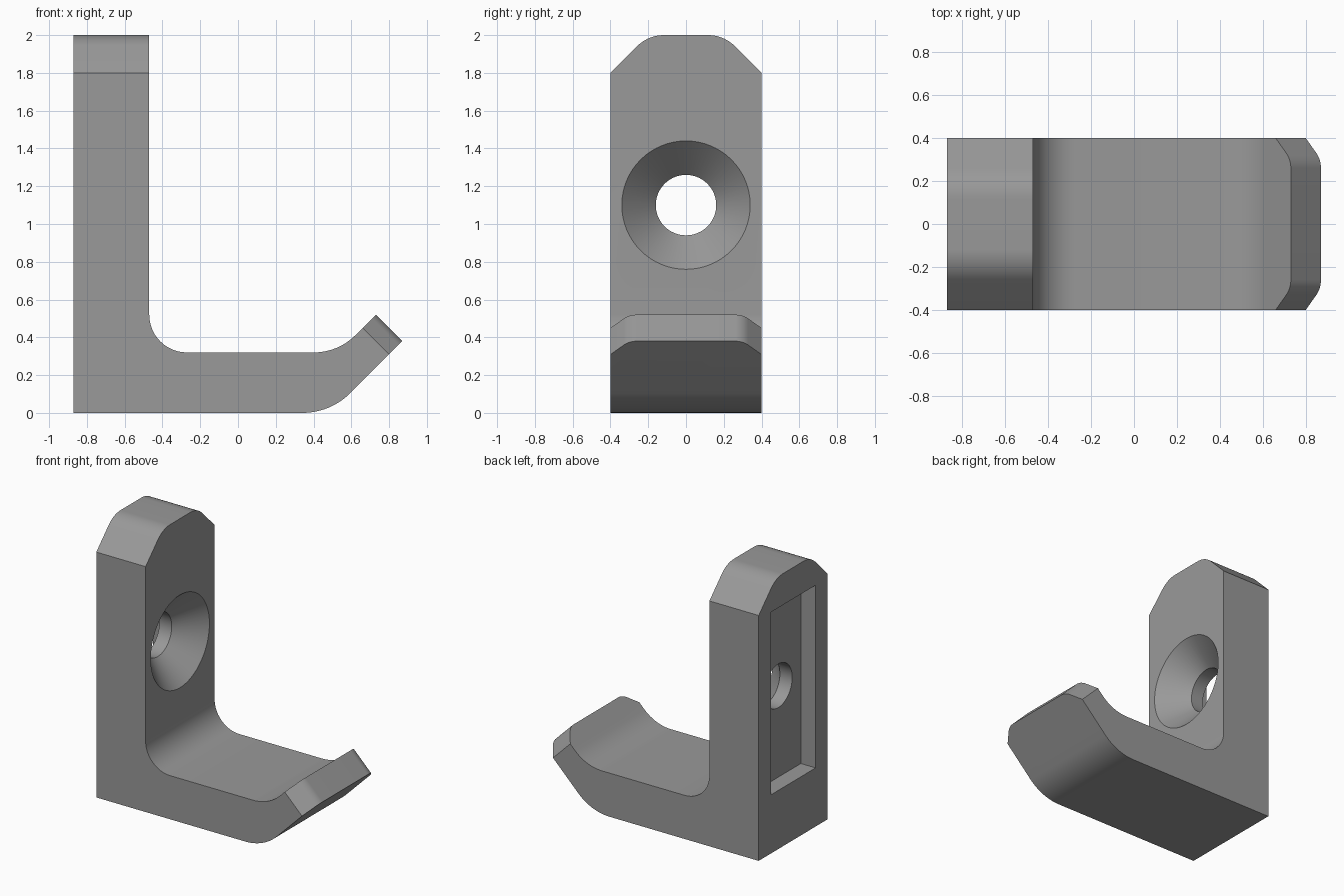
import bpy, bmesh, math
from mathutils import Vector

if "Cube" in bpy.data.objects:
    bpy.data.objects.remove(bpy.data.objects["Cube"])

W = 0.40                       # half width
BACK, FACE = -0.87, -0.47      # back and front planes of the wall plate
HOLE_Z = 1.10

grey = bpy.data.materials.new("grey")
grey.diffuse_color = (0.32, 0.32, 0.32, 1)
grey.use_nodes = True
grey.node_tree.nodes["Principled BSDF"].inputs["Base Color"].default_value = grey.diffuse_color


def rounded(points, steps=12):
    """Outline from (a, b, radius) corners, with arcs where radius > 0."""
    out = []
    for i, (a, b, r) in enumerate(points):
        p = Vector((a, b))
        if r == 0:
            out.append(p)
            continue
        d1 = (Vector(points[i - 1][:2]) - p).normalized()
        d2 = (Vector(points[(i + 1) % len(points)][:2]) - p).normalized()
        half = d1.angle(d2) / 2
        centre = p + (d1 + d2).normalized() * r / math.sin(half)
        t = r / math.tan(half)
        v1, v2 = p + d1 * t - centre, p + d2 * t - centre
        sweep = v1.angle_signed(v2)
        for k in range(steps + 1):
            ang = -sweep * k / steps
            c, s = math.cos(ang), math.sin(ang)
            out.append(centre + Vector((v1.x * c - v1.y * s, v1.x * s + v1.y * c)))
    return out


def prism(name, outline, origin, u, v, w):
    """Outline in the u, v plane, extruded along w."""
    origin, u, v, w = map(Vector, (origin, u, v, w))
    bm = bmesh.new()
    face = bm.faces.new([bm.verts.new(origin + u * p[0] + v * p[1]) for p in outline])
    new = bmesh.ops.extrude_face_region(bm, geom=[face])["geom"]
    bmesh.ops.translate(bm, vec=w, verts=[g for g in new if isinstance(g, bmesh.types.BMVert)])
    bmesh.ops.recalc_face_normals(bm, faces=bm.faces)
    mesh = bpy.data.meshes.new(name)
    bm.to_mesh(mesh)
    bm.free()
    ob = bpy.data.objects.new(name, mesh)
    bpy.context.collection.objects.link(ob)
    mesh.materials.append(grey)
    return ob


def lathe(name, profile, n=64):
    """Solid of (x, radius) rings around the screw axis."""
    bm = bmesh.new()
    rings = [[bm.verts.new((x, r * math.cos(2 * math.pi * k / n),
                            HOLE_Z + r * math.sin(2 * math.pi * k / n)))
              for k in range(n)] for x, r in profile]
    for a, b in zip(rings, rings[1:]):
        for k in range(n):
            bm.faces.new((a[k], a[(k + 1) % n], b[(k + 1) % n], b[k]))
    bm.faces.new(rings[0])
    bm.faces.new(rings[-1])
    bmesh.ops.recalc_face_normals(bm, faces=bm.faces)
    mesh = bpy.data.meshes.new(name)
    bm.to_mesh(mesh)
    bm.free()
    ob = bpy.data.objects.new(name, mesh)
    bpy.context.collection.objects.link(ob)
    mesh.materials.append(grey)
    return ob


def corner_waste(setback, radius):
    """Everything above a chamfered, rounded end, in (y, height) with the end at 0."""
    low = -setback
    return rounded([(-W, low, 0), (-W + setback, 0, radius), (W - setback, 0, radius),
                    (W, low, 0), (W + 0.1, low, 0), (W + 0.1, 0.1, 0),
                    (-W - 0.1, 0.1, 0), (-W - 0.1, low, 0)])


# Hook body: wall plate, shelf and upturned lip
side = rounded([(BACK, 0, 0), (0.49, 0, 0.36), (0.87, 0.38, 0), (0.73, 0.52, 0),
                (0.53, 0.32, 0.31), (FACE, 0.32, 0.20), (FACE, 2, 0), (BACK, 2, 0)])
hook = prism("wall_hook", side, (0, -W, 0), (1, 0, 0), (0, 0, 1), (0, 2 * W, 0))

d = math.sqrt(0.5)
cutters = [
    # Bevelled top of the plate
    prism("top_cutter", corner_waste(0.20, 0.20), (-1, 0, 2), (0, 1, 0), (0, 0, 1), (0.7, 0, 0)),
    # Bevelled corners of the lip
    prism("lip_cutter", corner_waste(0.10, 0.10), (0.80 - 0.2, 0, 0.45 + 0.2),
          (0, 1, 0), (d, 0, d), (0.4, 0, -0.4)),
    # Recess in the back
    prism("recess_cutter", [(-0.26, 0.43), (0.26, 0.43), (0.26, 1.77), (-0.26, 1.77)],
          (BACK - 0.1, 0, 0), (0, 1, 0), (0, 0, 1), (0.22, 0, 0)),
    # Countersunk screw hole
    lathe("screw_hole_cutter", [(BACK - 0.05, 0.16), (FACE - 0.18, 0.16), (FACE + 0.02, 0.36)]),
]
bpy.context.view_layer.objects.active = hook
hook.select_set(True)
for c in cutters:
    mod = hook.modifiers.new(c.name, "BOOLEAN")
    mod.operation, mod.solver, mod.object = "DIFFERENCE", "EXACT", c
    bpy.ops.object.modifier_apply(modifier=mod.name)
    bpy.data.objects.remove(c)

bpy.ops.object.shade_smooth_by_angle(angle=math.radians(25))
